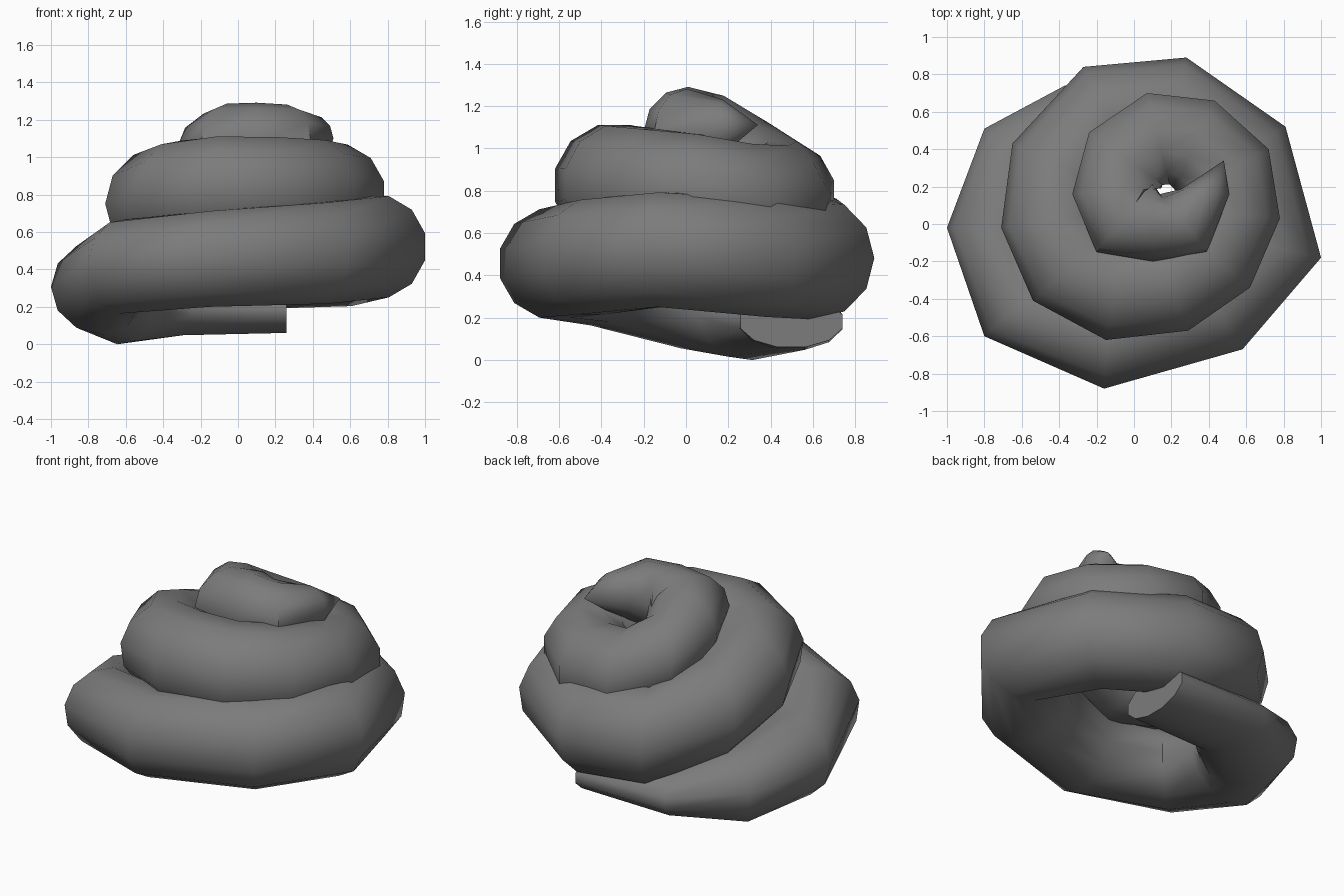
import bpy, bmesh, math
from mathutils import Vector

if "Cube" in bpy.data.objects:
    bpy.data.objects.remove(bpy.data.objects["Cube"])

SIDES = 12
# Stations along the coil: outer edge x, outer edge y, centre z, tube radius
STATIONS = [
    (0.26, 0.74, 0.18, 0.25), (-0.37, 0.74, 0.18, 0.26),
    (-0.80, 0.51, 0.24, 0.29), (-1.00, -0.02, 0.305, 0.27),
    (-0.80, -0.60, 0.415, 0.255), (-0.16, -0.88, 0.455, 0.265),
    (0.58, -0.67, 0.485, 0.28), (1.00, -0.18, 0.52, 0.28),
    (0.81, 0.52, 0.49, 0.29), (0.28, 0.89, 0.48, 0.29),
    (-0.27, 0.84, 0.51, 0.29), (-0.65, 0.43, 0.63, 0.30),
    (-0.71, -0.02, 0.75, 0.30), (-0.54, -0.41, 0.80, 0.29),
    (-0.15, -0.62, 0.825, 0.295), (0.29, -0.57, 0.83, 0.285),
    (0.62, -0.34, 0.82, 0.28), (0.78, 0.03, 0.80, 0.275),
    (0.72, 0.40, 0.76, 0.27), (0.43, 0.66, 0.75, 0.27),
    (0.07, 0.70, 0.78, 0.26), (-0.24, 0.49, 0.88, 0.25),
    (-0.33, 0.16, 1.01, 0.24), (-0.20, -0.15, 1.06, 0.225),
    (0.10, -0.20, 1.08, 0.21), (0.39, -0.15, 1.08, 0.20),
    (0.51, 0.16, 1.10, 0.13),
]
TIP = Vector((0.48, 0.34, 1.11))
FLATTEN = {0: 0.5, 1: 0.53, 2: 0.84, 3: 0.93}  # the tail end is squashed
# Twist of the section: 0 puts a corner on the outside, 0.5 a flat side
TWIST = {2: 0.25, 3: 0, 4: 0.25, 8: 0.25, 9: 0, 10: 0, 11: 0, 12: 0, 13: 0.25,
         22: 0.25, 23: 0, 24: 0, 25: 0, 26: 0}


def outward(i):
    """Horizontal direction pointing out of the spiral at a station."""
    pts = [Vector(s[:2]) for s in STATIONS] + [TIP.xy]
    nxt = (pts[i + 1] - pts[i]).normalized()
    prv = (pts[i] - pts[i - 1]).normalized() if i else nxt
    t = 0.75 * prv + 0.25 * nxt if i == 2 else nxt + prv
    t.normalize()
    return Vector((t.y, -t.x, 0))


# Sweep the tube through the stations
bm = bmesh.new()
rings = []
for i, (x, y, z, r) in enumerate(STATIONS):
    n = outward(i)
    twist = 2 * math.pi / SIDES * TWIST.get(i, 0.5)
    c = Vector((x, y, z)) - n * r * math.cos(twist)
    ring = []
    for k in range(SIDES):
        a = 2 * math.pi * k / SIDES + twist
        up = Vector((0, 0, r * FLATTEN.get(i, 1) * math.sin(a)))
        ring.append(bm.verts.new(c + n * r * math.cos(a) + up))
    rings.append(ring)
for a, b in zip(rings, rings[1:]):
    for k in range(SIDES):
        j = (k + 1) % SIDES
        bm.faces.new((a[k], a[j], b[j], b[k]))

# Flat tail end and pointed tip
bm.faces.new(rings[0])
tip = bm.verts.new(TIP)
for k in range(SIDES):
    bm.faces.new((rings[-1][k], rings[-1][(k + 1) % SIDES], tip))
bmesh.ops.recalc_face_normals(bm, faces=bm.faces)

# Stand it on the floor
low = min(v.co.z for v in bm.verts)
bmesh.ops.translate(bm, verts=bm.verts, vec=(0, 0, -low))

mesh = bpy.data.meshes.new("coiled_swirl")
bm.to_mesh(mesh)
bm.free()
swirl = bpy.data.objects.new("coiled_swirl", mesh)
bpy.context.collection.objects.link(swirl)
bpy.context.view_layer.objects.active = swirl
swirl.select_set(True)
bpy.ops.object.shade_smooth_by_angle(angle=math.radians(55))

# Dark grey surface
grey = bpy.data.materials.new("dark_grey")
grey.diffuse_color = (0.2, 0.2, 0.2, 1)
grey.use_nodes = True
grey.node_tree.nodes["Principled BSDF"].inputs["Base Color"].default_value = grey.diffuse_color
mesh.materials.append(grey)
